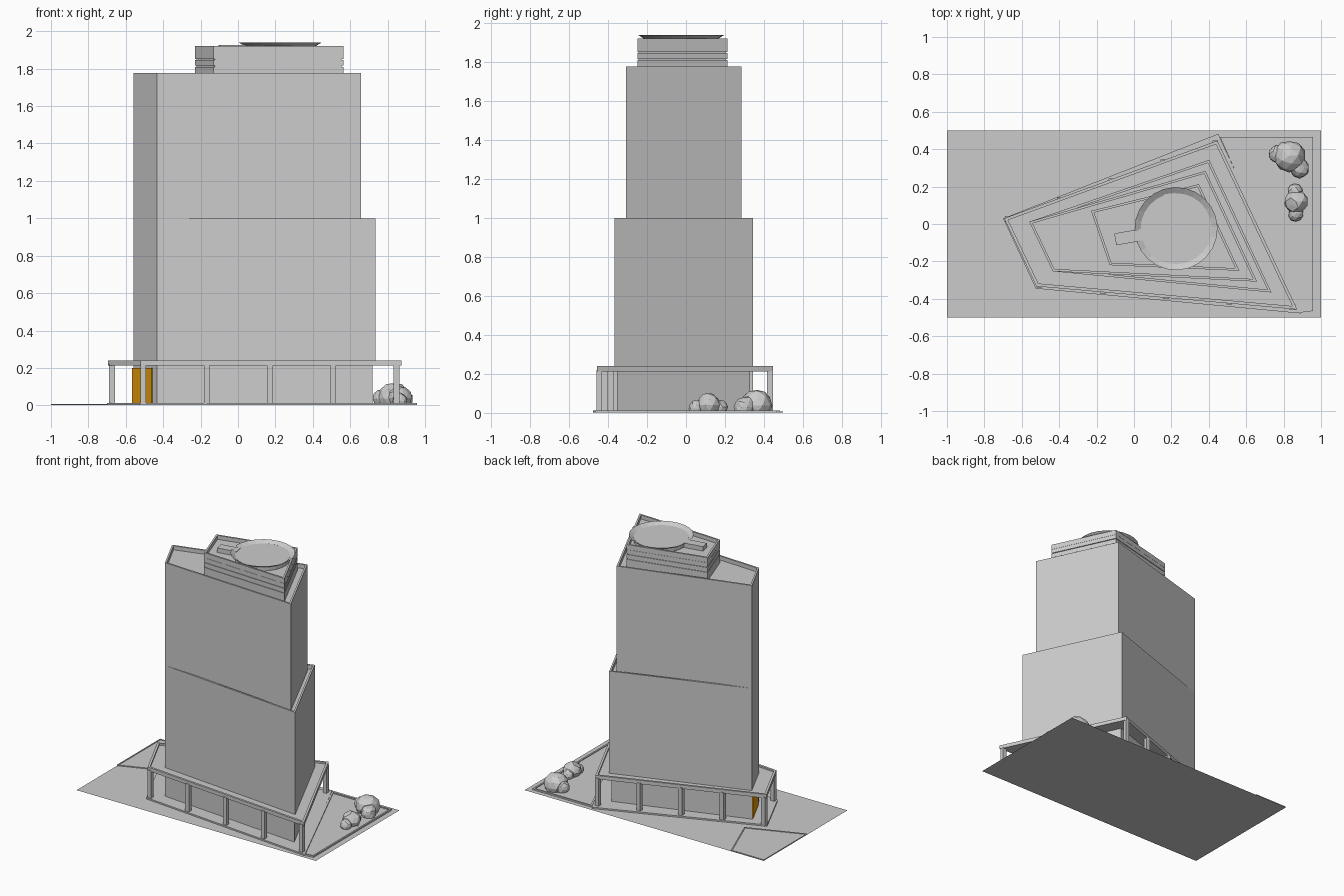
import bpy, bmesh, math, random
from mathutils import Vector

cube = bpy.data.objects.get("Cube")
if cube:
    bpy.data.objects.remove(cube, do_unlink=True)
random.seed(4)


def material(name, color):
    m = bpy.data.materials.new(name)
    m.use_nodes = True
    m.diffuse_color = (*color, 1)
    m.node_tree.nodes["Principled BSDF"].inputs["Base Color"].default_value = (*color, 1)
    return m


GREY = material("light grey", (0.6, 0.6, 0.6))
ORANGE = material("amber", (0.95, 0.4, 0.004))


def finish(name, bm, mat=GREY, fix=True):
    if fix:
        bmesh.ops.recalc_face_normals(bm, faces=bm.faces)
    me = bpy.data.meshes.new(name)
    bm.to_mesh(me)
    bm.free()
    me.materials.append(mat)
    ob = bpy.data.objects.new(name, me)
    bpy.context.collection.objects.link(ob)
    return ob


def prism(name, outline, z0, z1, wall=0, depth=0, mat=GREY):
    """Extruded outline; with a wall width its top is sunk behind a parapet."""
    bm = bmesh.new()
    base = bm.faces.new([bm.verts.new((x, y, z0)) for x, y in outline])
    res = bmesh.ops.extrude_face_region(bm, geom=[base], use_keep_orig=True)["geom"]
    bmesh.ops.translate(bm, vec=(0, 0, z1 - z0),
                        verts=[g for g in res if isinstance(g, bmesh.types.BMVert)])
    bmesh.ops.recalc_face_normals(bm, faces=bm.faces)
    if wall:
        bm.normal_update()
        top = max(bm.faces, key=lambda f: f.calc_center_median().z)
        bmesh.ops.inset_region(bm, faces=[top], thickness=wall, use_even_offset=True)
        top = bmesh.ops.extrude_discrete_faces(bm, faces=[top])["faces"][0]
        bmesh.ops.translate(bm, vec=(0, 0, -depth), verts=top.verts)
    return finish(name, bm, mat)


def shrink(outline, k):
    c = sum((Vector(p) for p in outline), Vector((0, 0))) / len(outline)
    return [tuple(c + (Vector(p) - c) * k) for p in outline]


# Site plate, neighbouring plot, plaza and planting bed
bm = bmesh.new()
bm.faces.new([bm.verts.new(p) for p in ((-1, -.5, 0), (1, -.5, 0), (1, .5, 0), (-1, .5, 0))])
finish("site_plate", bm, fix=False)
prism("side_plot", [(-1, -.02), (-.585, .14), (-.725, .498), (-1, .498)], .001, .008, .008, .004)
prism("plaza", [(-.7, .03), (-.525, -.345), (.89, -.478), (.45, .482)], .001, .012)
prism("planting_bed", [(.46, .465), (.88, -.475), (.957, -.465), (.957, .465)],
      .001, .012, .012, .006)

# Canopy with square columns along its front and back edges
canopy = [(-.695, .03), (-.522, -.333), (.873, -.457), (.446, .446)]
prism("canopy", canopy, .212, .24, .016, .012)
posts = shrink(canopy, .97)
R = .015
for side, a, b in (("front", posts[1], posts[2]), ("back", posts[0], posts[3])):
    for i in range(5):
        x, y = Vector(a).lerp(Vector(b), i / 4)
        prism(f"{side}_column_{i + 1}",
              [(x - R, y - R), (x + R, y - R), (x + R, y + R), (x - R, y + R)], .002, .22)

# Tower: ground floor, lower block and slimmer upper block
left, front_left = (-.56, .012), (-.434, -.253)
prism("ground_floor", [left, front_left, (.72, -.355), (.395, .328)], .005, .22)
prism("lower_tower", [left, front_left, (.735, -.366), (.402, .343)], .215, 1, .013, .03)
prism("upper_tower", [left, front_left, (.658, -.308), (.382, .284)], .96, 1.777, .013, .03)

# Entrance door panel on the narrow left end
a, b = Vector(left), Vector(front_left)
out = Vector((b.y - a.y, a.x - b.x)).normalized() * .006
c = a.lerp(b, .82)
prism("entrance_door", [a, a + out, c + out, c], .012, .2, mat=ORANGE)

# Plant room with horizontal grooves
plant = [(-.23, .07), (-.13, -.22), (.563, -.25), (.347, .213)]
prism("plant_room_core", shrink(plant, .975), 1.74, 1.886)
for i in range(4):
    z = 1.745 if i == 0 else 1.78 + i * .0365
    top = 1.81 + i * .0365
    if i < 3:
        prism(f"plant_room_band_{i + 1}", plant, z, top)
    else:
        prism("plant_room_parapet", plant, 1.884, 1.922, .013, .03)

# Round landing pad with flared rim, open where the ramp meets it
center = Vector((.225, -.025, 0))
ramp_angle = math.radians(190)
N = 24


def polar(r, ang, z):
    return center + Vector((r * math.cos(ang), r * math.sin(ang), z))


step = math.tau / N
angles = [ramp_angle + (i + .5) * step for i in range(N)]
prism("landing_pad", [polar(.19, t, 0).xy for t in angles], 1.88, 1.922)
bm = bmesh.new()
inner = [bm.verts.new(polar(.19, t, 1.92)) for t in angles]
outer = [bm.verts.new(polar(.222, t, 1.94)) for t in angles]
for i in range(N - 1):
    bm.faces.new((inner[i], outer[i], outer[i + 1], inner[i + 1]))
finish("pad_rim", bm, fix=False)
across = Vector((-math.sin(ramp_angle), math.cos(ramp_angle))) * .032
near, far = polar(.185, ramp_angle, 0).xy, polar(.33, ramp_angle, 0).xy
prism("pad_ramp", [near + across, far + across, far - across, near - across], 1.89, 1.926)

# Faceted shrubs made of overlapping lobes: x, y, radius, height
shrubs = {
    "large_shrub": [(.83, .365, .085, .122), (.77, .375, .05, .085), (.885, .3, .055, .085)],
    "small_shrub": [(.866, .12, .062, .102), (.86, .175, .04, .07), (.866, .055, .042, .065)],
}
for name, lobes in shrubs.items():
    bm = bmesh.new()
    for x, y, r, h in lobes:
        vs = bmesh.ops.create_icosphere(bm, subdivisions=2, radius=r)["verts"]
        for v in vs:
            v.co *= random.uniform(.9, 1.08)
            v.co.z = max(v.co.z + h - r, .004)
            v.co.x += x
            v.co.y += y
    finish(name, bm, fix=False)
